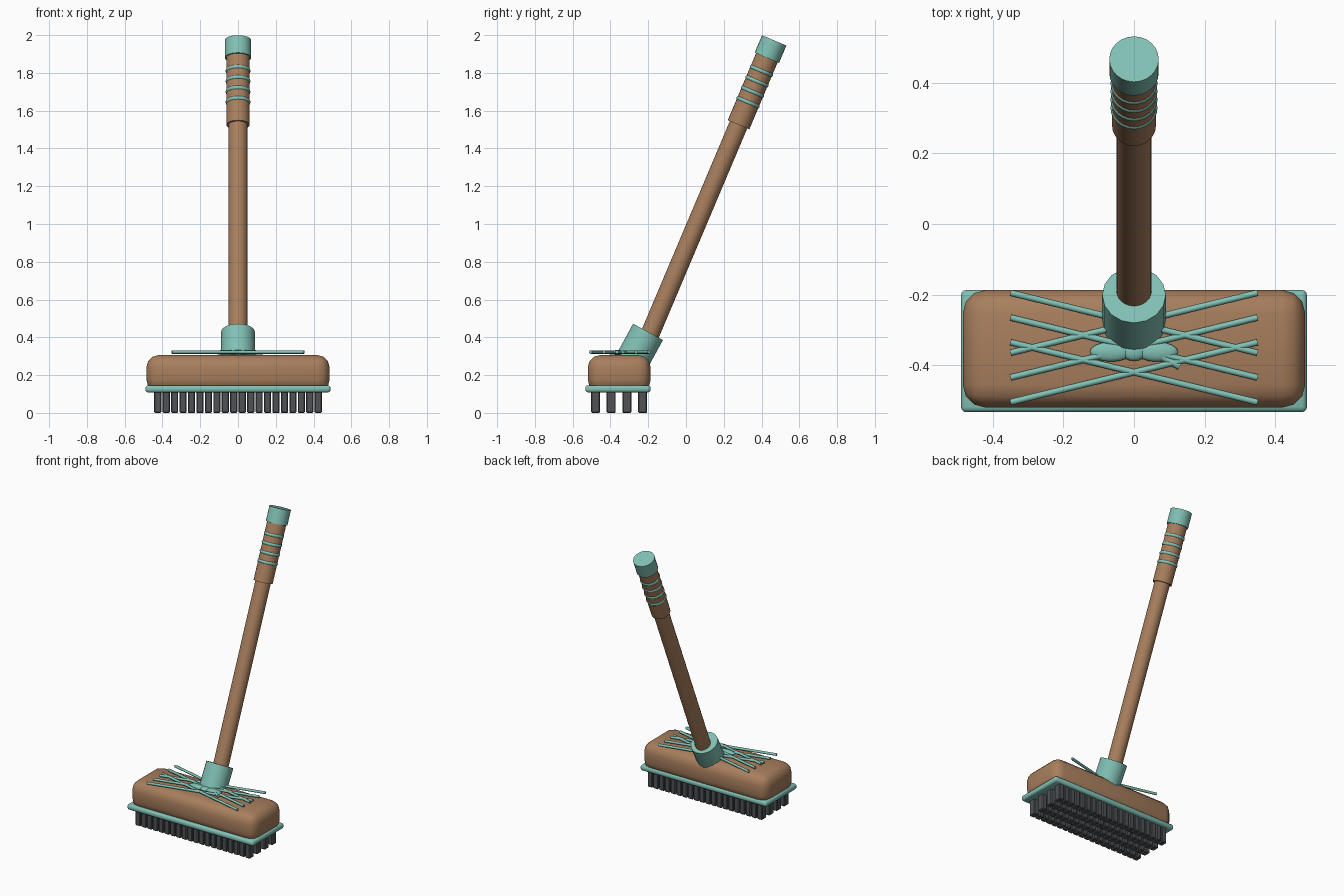
import bpy, math
from mathutils import Vector

if "Cube" in bpy.data.objects:
    bpy.data.objects.remove(bpy.data.objects["Cube"])


def material(name, rgb):
    m = bpy.data.materials.new(name)
    m.diffuse_color = (*rgb, 1)
    m.use_nodes = True
    m.node_tree.nodes["Principled BSDF"].inputs["Base Color"].default_value = m.diffuse_color
    return m


WOOD = material("wood", (0.39, 0.21, 0.11))
TEAL = material("teal", (0.22, 0.53, 0.46))
DARK = material("dark_bristle", (0.08, 0.085, 0.09))


def finish(name, mat, smooth=None):
    o = bpy.context.object
    o.name = name
    o.data.materials.append(mat)
    if smooth:
        bpy.ops.object.shade_smooth_by_angle(angle=math.radians(smooth))
    return o


def box(name, lo, hi, mat, bevel, segments, smooth=None):
    lo, hi = Vector(lo), Vector(hi)
    bpy.ops.mesh.primitive_cube_add(size=1, location=(lo + hi) / 2)
    o = bpy.context.object
    o.scale = hi - lo
    bpy.ops.object.transform_apply(location=False, rotation=False, scale=True)
    b = o.modifiers.new("bevel", 'BEVEL')
    b.width, b.segments = bevel, segments
    bpy.ops.object.modifier_apply(modifier="bevel")
    return finish(name, mat, smooth)


def rod(name, a, b, r, mat, sides, smooth=None):
    a, b = Vector(a), Vector(b)
    d = b - a
    bpy.ops.mesh.primitive_cylinder_add(
        vertices=sides, radius=r, depth=d.length, location=(a + b) / 2,
        rotation=d.to_track_quat('Z', 'Y').to_euler())
    return finish(name, mat, smooth)


# brush head: wooden block and bumper plate
box("head_block", (-0.485, -0.52, 0.11), (0.485, -0.187, 0.306), WOOD, 0.065, 3, 40)
box("bumper_plate", (-0.49, -0.533, 0.108), (0.49, -0.187, 0.146), TEAL, 0.015, 3, 40)

# bristle tufts: one bevelled tuft, instanced over a 20 x 4 grid
tuft = box("bristle", (-0.019, -0.024, 0), (0.019, 0.024, 0.115), DARK, 0.005, 1)
z = tuft.location.z
for i in range(20):
    for j in range(4):
        t = tuft
        if i or j:
            t = tuft.copy()
            bpy.context.collection.objects.link(t)
        t.location = (-0.425 + i * 0.85 / 19, -0.479 + j * 0.083, z)

# tilted handle, measured down its axis from the centre of the top face
TILT = 0.4
TOP = Vector((0, 0.467, 1.972))
AXIS = Vector((0, math.sin(TILT), math.cos(TILT)))


def along(s):
    return TOP - AXIS * s


rod("handle_shaft", along(1.75), along(0.4), 0.05, WOOD, 24, 40)
rod("handle_grip", along(0.485), along(0.08), 0.062, WOOD, 24, 40)
rod("end_cap", along(0.1), along(0), 0.07, TEAL, 24, 40)
for k in range(4):
    bpy.ops.mesh.primitive_torus_add(
        location=along(0.175 + 0.06 * k), rotation=(-TILT, 0, 0),
        major_radius=0.054, minor_radius=0.0125,
        major_segments=24, minor_segments=8)
    finish("grip_ring", TEAL, 60)

# socket joining handle and head
tip = Vector((0, -0.201, 0.429))
rod("socket", tip - Vector((0, math.sin(0.5), math.cos(0.5))) * 0.18, tip,
    0.09, TEAL, 16, 30)

# crossed cords on top of the block
for k in range(3):
    y = -0.28 - 0.07 * k
    for side in (-1, 1):
        rod("cord", (-0.35 * side, y + 0.085, 0.322), (0.35 * side, y - 0.085, 0.322),
            0.009, TEAL, 8, 50)

# tied bow in front of the socket
for name, x, sx, sy in (("bow_loop", -0.065, 0.06, 0.028),
                        ("bow_loop", 0.065, 0.06, 0.028),
                        ("bow_knot", 0, 0.035, 0.026)):
    bpy.ops.mesh.primitive_uv_sphere_add(segments=16, ring_count=8, radius=1,
                                         location=(x, -0.362, 0.32))
    bpy.context.object.scale = (sx, sy, 0.014)
    bpy.ops.object.transform_apply(location=False, rotation=False, scale=True)
    finish(name, TEAL, 60)
rod("bow_tail", (0.02, -0.345, 0.32), (0.13, -0.403, 0.32), 0.011, TEAL, 8, 50)
